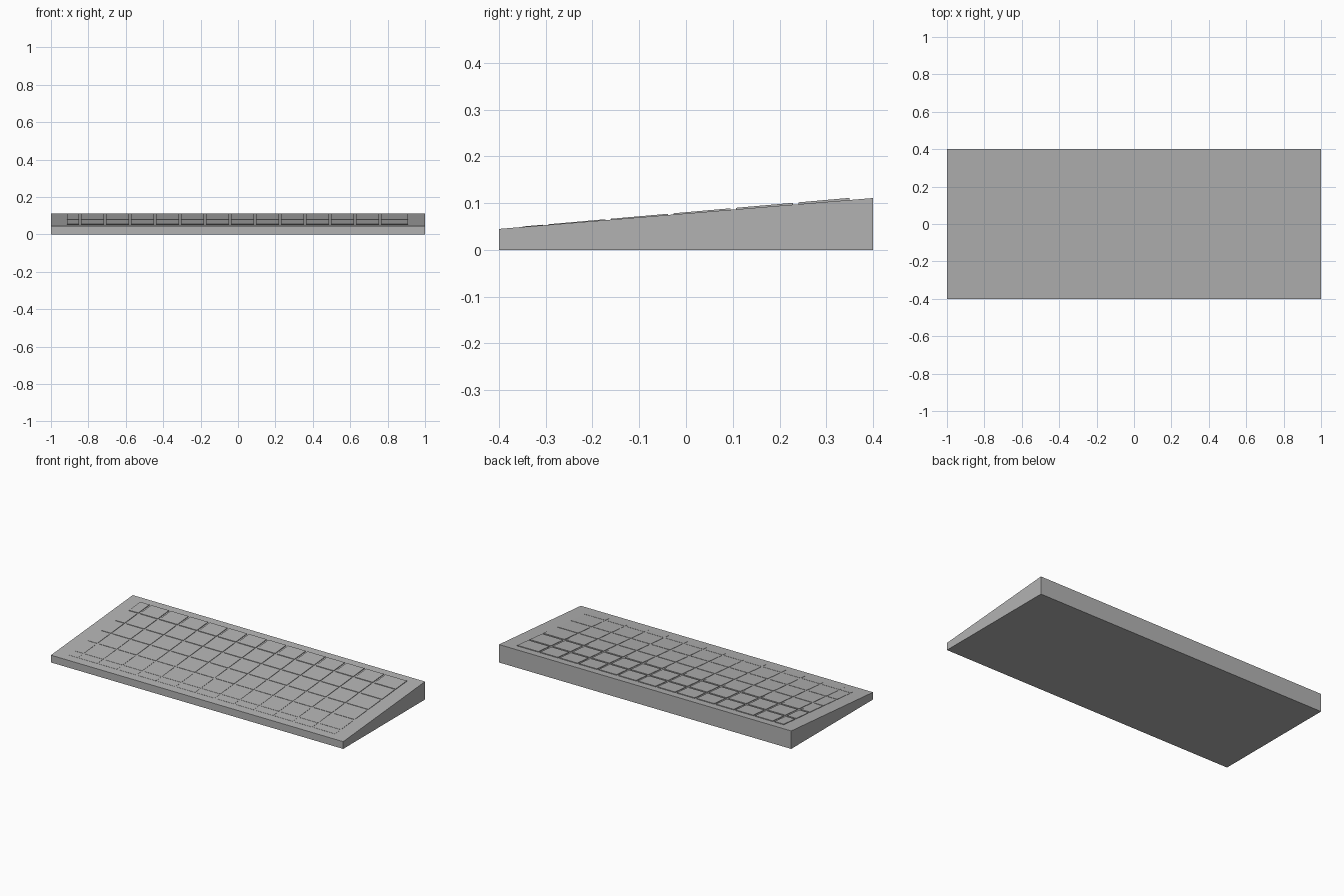
import bpy, bmesh

old = bpy.data.objects.get("Cube")
if old:
    bpy.data.objects.remove(old)

grey = bpy.data.materials.new("plain_grey")
grey.use_nodes = True
colour = (0.45, 0.45, 0.45, 1)
grey.diffuse_color = colour
grey.node_tree.nodes["Principled BSDF"].inputs["Base Color"].default_value = colour


def deck(y):
    """Height of the sloping top of the base."""
    return 0.045 + 0.066 * (y + 0.4) / 0.8


def tile_top(y):
    """Tiles stand a little prouder towards the back."""
    return deck(y) + 0.001 + 0.0035 * (y + 0.35) / 0.7


def add_wedge(bm, x0, x1, y0, y1, bottom, top):
    """Box whose lower and upper faces follow height functions of y."""
    profile = [(y0, bottom(y0)), (y1, bottom(y1)), (y1, top(y1)), (y0, top(y0))]
    face = bm.faces.new([bm.verts.new((x0, y, z)) for y, z in profile])
    extruded = bmesh.ops.extrude_face_region(bm, geom=[face])["geom"]
    verts = [g for g in extruded if isinstance(g, bmesh.types.BMVert)]
    bmesh.ops.translate(bm, verts=verts, vec=(x1 - x0, 0, 0))


def finish(bm, name):
    bmesh.ops.recalc_face_normals(bm, faces=bm.faces)
    mesh = bpy.data.meshes.new(name)
    bm.to_mesh(mesh)
    bm.free()
    mesh.materials.append(grey)
    bpy.context.collection.objects.link(bpy.data.objects.new(name, mesh))


# Sloping base
bm = bmesh.new()
add_wedge(bm, -1, 1, -0.4, 0.4, lambda y: 0, deck)
finish(bm, "sloping_base")

# Thin raised tiles, divided by narrow gaps
pitch, half_gap = 0.1337, 0.006
x_lines = [-0.914 - half_gap] + [-0.845 + pitch * i for i in range(13)] + [0.91 + half_gap]
y_lines = [-0.35 - half_gap] + [-0.30 + pitch * i for i in range(5)] + [0.35 + half_gap]
bm = bmesh.new()
for x0, x1 in zip(x_lines, x_lines[1:]):
    for y0, y1 in zip(y_lines, y_lines[1:]):
        add_wedge(bm, x0 + half_gap, x1 - half_gap, y0 + half_gap, y1 - half_gap,
                  lambda y: deck(y) - 0.002, tile_top)
finish(bm, "raised_tiles")
